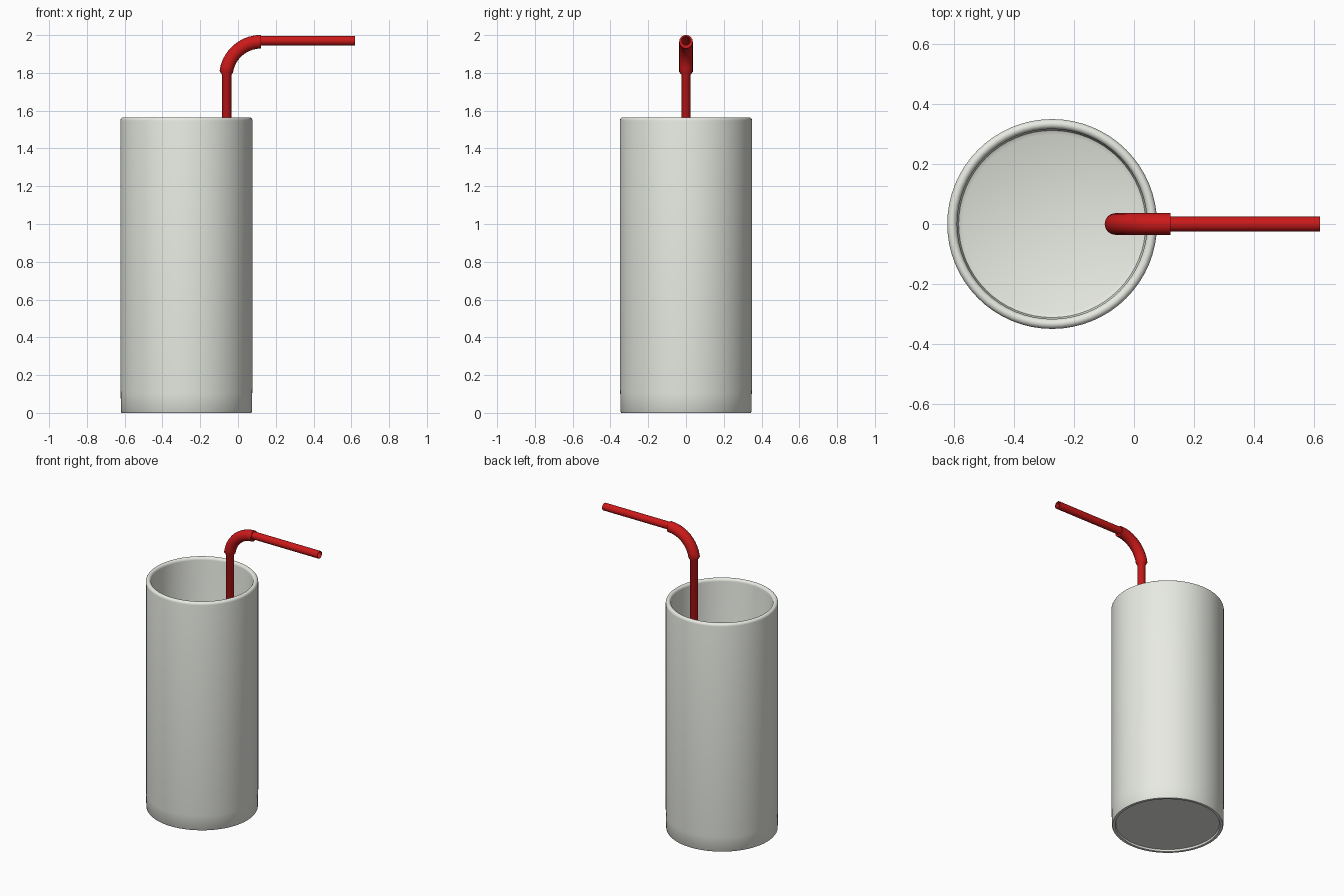
import bpy, bmesh, math
from mathutils import Vector

if "Cube" in bpy.data.objects:
    bpy.data.objects.remove(bpy.data.objects["Cube"])


def finish(name, bm, color=None, angle=40):
    bmesh.ops.recalc_face_normals(bm, faces=bm.faces)
    mesh = bpy.data.meshes.new(name)
    bm.to_mesh(mesh)
    bm.free()
    obj = bpy.data.objects.new(name, mesh)
    bpy.context.collection.objects.link(obj)
    if color:
        mat = bpy.data.materials.new(name + "_color")
        mat.diffuse_color = color
        mat.use_nodes = True
        mat.node_tree.nodes["Principled BSDF"].inputs["Base Color"].default_value = mat.diffuse_color
        mesh.materials.append(mat)
    bpy.ops.object.select_all(action='DESELECT')
    obj.select_set(True)
    bpy.context.view_layer.objects.active = obj
    bpy.ops.object.shade_smooth_by_angle(angle=math.radians(angle))
    return obj


def bridge(bm, a, b):
    n = len(a)
    for i in range(n):
        bm.faces.new((a[i], a[(i + 1) % n], b[(i + 1) % n], b[i]))


def lathe(name, profile, sides, color=None):
    """Revolve (radius, z) points about z and cap both ends."""
    bm = bmesh.new()
    rings = []
    for r, z in profile:
        rings.append([bm.verts.new((r * math.cos(2 * math.pi * i / sides),
                                    r * math.sin(2 * math.pi * i / sides), z))
                      for i in range(sides)])
    for a, b in zip(rings, rings[1:]):
        bridge(bm, a, b)
    bm.faces.new(rings[0])
    bm.faces.new(rings[-1])
    return finish(name, bm, color)


def tube(name, stations, wall, sides, color):
    """Open thin-walled tube in the xz plane; stations are (x, z, heading, radius)."""
    bm = bmesh.new()
    path = [(x, z, h, r) for x, z, h, r in stations]
    path += [(x, z, h, r - wall) for x, z, h, r in reversed(stations)]
    rings = []
    for x, z, h, r in path:
        side = Vector((-math.sin(h), 0, math.cos(h)))
        ring = []
        for i in range(sides):
            t = 2 * math.pi * i / sides
            ring.append(bm.verts.new(Vector((x, 0, z)) + side * (r * math.cos(t))
                                     + Vector((0, r * math.sin(t), 0))))
        rings.append(ring)
    for i in range(len(rings)):
        bridge(bm, rings[i], rings[(i + 1) % len(rings)])
    return finish(name, bm, color)


# Cup: recessed underside, rounded foot, rounded rim, inner wall and floor
R, H = 0.35, 1.565
profile = [(0.322, 0.012), (0.326, 0.0), (0.343, 0.0), (0.347, 0.006), (0.348, 0.1), (R, 0.13)]
for k in range(9):
    t = math.pi * k / 8
    profile.append((R - 0.0165 + 0.0165 * math.cos(t), H - 0.018 + 0.018 * math.sin(t)))
profile += [(0.317, 0.075), (0.312, 0.057), (0.298, 0.05)]
cup = lathe("cup", profile, 64, (0.8, 0.82, 0.76, 1))
cup.location.x = -0.273

# Straw: upright tube, thicker bend, level mouth piece
up, thin, thick = math.pi / 2, 0.025, 0.036
stations = [(-0.06, 0.055, up, thin), (-0.06, 1.79, up, thin)]
cx, cz, bend = 0.121, 1.78, 0.185
for k in range(11):
    a = math.radians(172 - 8.2 * k)
    stations.append((cx + bend * math.cos(a), cz + bend * math.sin(a), a - math.pi / 2, thick))
stations += [(0.12, 1.97, 0, thin), (0.62, 1.97, 0, thin)]
tube("straw", stations, 0.004, 16, (0.6, 0.01, 0.01, 1))
